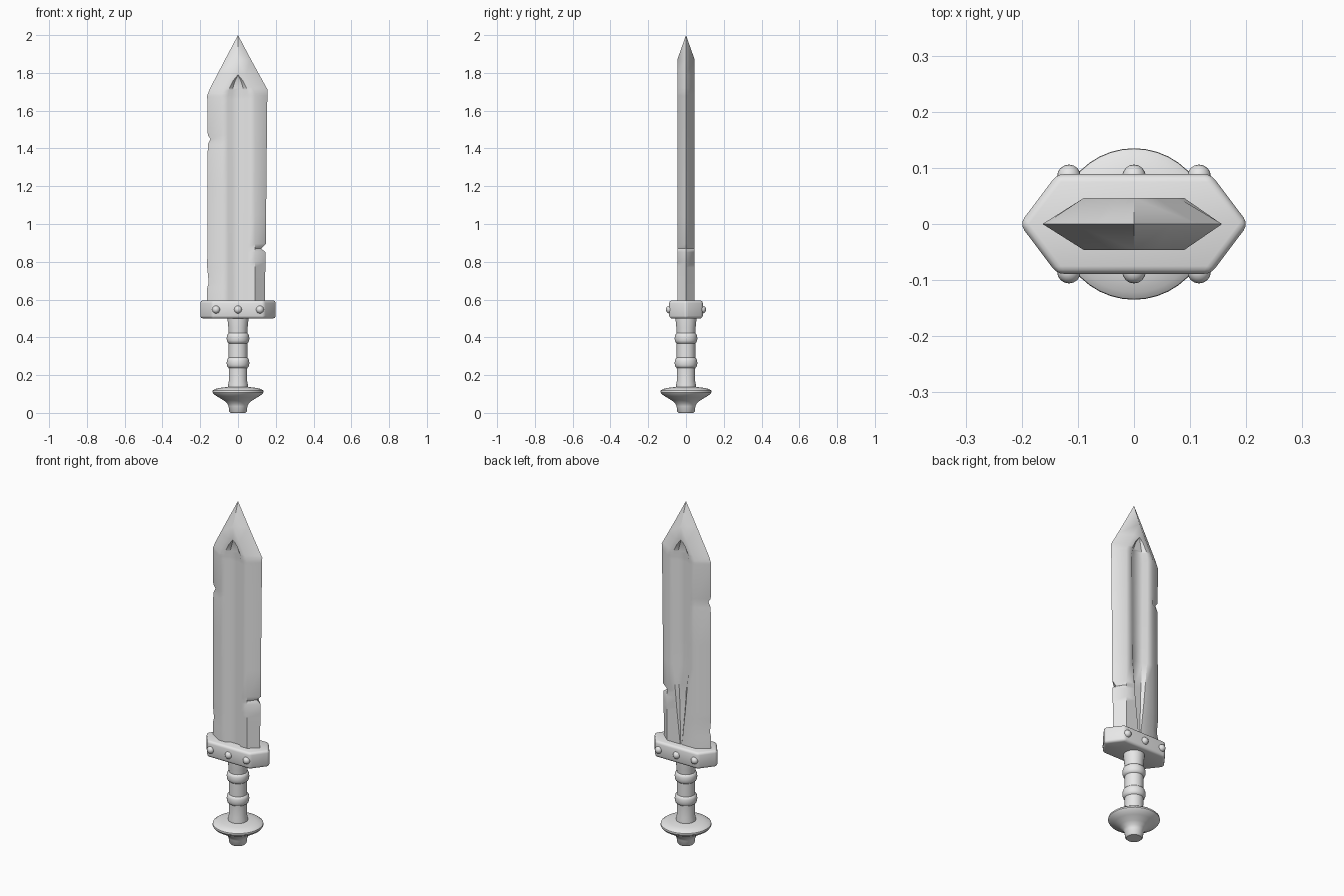
import bpy, bmesh, math
from mathutils import Matrix

if "Cube" in bpy.data.objects:
    bpy.data.objects.remove(bpy.data.objects["Cube"])

grey = bpy.data.materials.new("plain grey")
grey.diffuse_color = (0.8, 0.8, 0.8, 1)
grey.use_nodes = True
grey.node_tree.nodes["Principled BSDF"].inputs["Base Color"].default_value = grey.diffuse_color


def finish(bm, name, angle=40):
    bmesh.ops.recalc_face_normals(bm, faces=bm.faces)
    me = bpy.data.meshes.new(name)
    bm.to_mesh(me)
    bm.free()
    ob = bpy.data.objects.new(name, me)
    bpy.context.collection.objects.link(ob)
    me.materials.append(grey)
    bpy.ops.object.select_all(action='DESELECT')
    ob.select_set(True)
    bpy.context.view_layer.objects.active = ob
    bpy.ops.object.shade_smooth_by_angle(angle=math.radians(angle))
    return ob


def lerp_table(table, z):
    """Piecewise linear lookup."""
    if z <= table[0][0]:
        return table[0][1]
    for (z0, a), (z1, b) in zip(table, table[1:]):
        if z <= z1:
            return a + (b - a) * (z - z0) / (z1 - z0)
    return table[-1][1]


def lathe(name, profile, steps=32):
    bm = bmesh.new()
    rings = []
    for r, z in profile:
        rings.append([bm.verts.new((r * math.cos(2 * math.pi * i / steps),
                                    r * math.sin(2 * math.pi * i / steps), z)) for i in range(steps)])
    for a, b in zip(rings, rings[1:]):
        for i in range(steps):
            j = (i + 1) % steps
            bm.faces.new((a[i], a[j], b[j], b[i]))
    bm.faces.new(rings[0])
    bm.faces.new(rings[-1])
    return finish(bm, name)


# Blade: bevelled section with chipped edges and a fuller on both faces
left = [(0.58, .163), (0.66, .163), (0.69, .155), (0.77, .163), (1.42, .160), (1.45, .145),
        (1.47, .160), (1.68, .163), (1.72, .147), (1.87, .069), (2.0, 0)]
right = [(0.58, .142), (0.80, .145), (0.85, .147), (0.87, .122), (0.895, .148), (1.2, .150),
         (1.66, .155), (1.71, .157), (1.87, .069), (2.0, 0)]
flat = [(0.58, .09), (1.69, .09), (1.87, 0)]
thick = [(0.58, .046), (1.87, .046), (2.0, 0)]
groove_front = [(0.58, .05), (1.67, .054), (1.72, .045), (1.76, .025), (1.79, 0)]
groove_back = [(0.58, .004), (0.8, .028), (1.05, .05)] + groove_front[1:]
levels = sorted({z for t in (left, right, flat, groove_front, groove_back) for z, _ in t})
bm = bmesh.new()
rows = []
for z in levels:
    f, t = lerp_table(flat, z), lerp_table(thick, z)
    pts = [(-lerp_table(left, z), 0)]
    for side, table in ((-1, groove_front), (1, groove_back)):
        g = min(lerp_table(table, z), f)
        deep = t - min(0.016, g * 0.5)
        face = [(-f, t), (-g, t), (-g * .6, deep), (g * .6, deep), (g, t), (f, t)]
        if side == 1:
            face.reverse()
        pts += [(x, side * y) for x, y in face]
        if side == -1:
            pts.append((lerp_table(right, z), 0))
    rows.append([bm.verts.new((x, y, z)) for x, y in pts])
for a, b in zip(rows, rows[1:]):
    for i in range(len(a)):
        j = (i + 1) % len(a)
        bm.faces.new((a[i], a[j], b[j], b[i]))
bm.faces.new(rows[0])
bmesh.ops.remove_doubles(bm, verts=bm.verts, dist=0.0005)
finish(bm, "blade")

# Guard: pointed six-sided block with soft edges
bm = bmesh.new()
outline = [(-.204, 0), (-.137, -.089), (.137, -.089), (.204, 0), (.137, .089), (-.137, .089)]
base = bm.faces.new([bm.verts.new((x, y, .50)) for x, y in outline])
ext = bmesh.ops.extrude_face_region(bm, geom=[base])
bmesh.ops.translate(bm, vec=(0, 0, .095), verts=[v for v in ext["geom"] if isinstance(v, bmesh.types.BMVert)])
bmesh.ops.recalc_face_normals(bm, faces=bm.faces)
bmesh.ops.bevel(bm, geom=bm.edges[:], offset=.014, segments=3, profile=.5, affect='EDGES')
finish(bm, "guard")

# Rivets on both faces of the guard
for side, label in ((-1, "front"), (1, "back")):
    for i, x in enumerate((-.116, 0, .116)):
        bm = bmesh.new()
        bmesh.ops.create_uvsphere(bm, u_segments=16, v_segments=10, radius=.021,
                                  matrix=Matrix.Translation((x, side * .085, .547)))
        finish(bm, f"{label}_rivet_{i + 1}")

# Grip with two raised rings
profile = [(.052, .12), (.052, .15), (.048, .17)]
for c in (.265, .395):
    profile += [(.049, c - .027)]
    profile += [(.049 + .011 * math.sin(a * math.pi / 6) ** .7, c - .025 * math.cos(a * math.pi / 6))
                for a in range(1, 6)]
    profile += [(.049, c + .027)]
profile += [(.051, .45), (.055, .49), (.055, .51)]
lathe("grip", profile)

# Pommel: flared disc narrowing to a stub
lathe("pommel", [(.040, 0), (.046, .006), (.050, .035), (.057, .050), (.075, .066), (.105, .084),
                 (.127, .098), (.135, .109), (.134, .118), (.122, .127), (.09, .133), (.05, .138)], 40)
